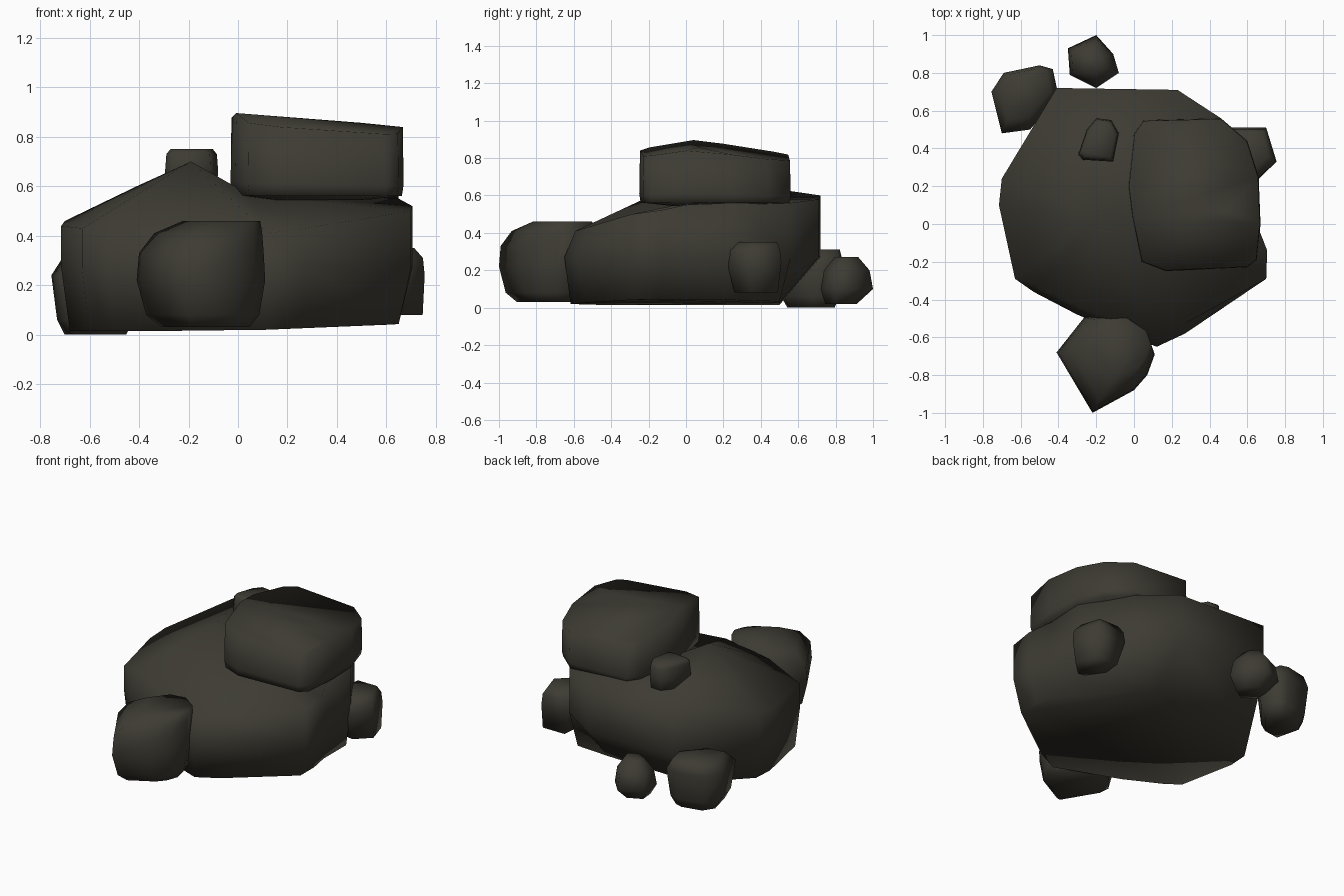
import bpy
import bmesh

if "Cube" in bpy.data.objects:
    bpy.data.objects.remove(bpy.data.objects["Cube"])

stone = bpy.data.materials.new("dark_stone")
stone.use_nodes = True
colour = (0.047, 0.044, 0.033, 1)
stone.diffuse_color = colour
stone.node_tree.nodes["Principled BSDF"].inputs["Base Color"].default_value = colour


def finish(bm, name):
    """Turn a bmesh into a smooth stone object."""
    bmesh.ops.recalc_face_normals(bm, faces=bm.faces)
    for face in bm.faces:
        face.smooth = True
    mesh = bpy.data.meshes.new(name)
    bm.to_mesh(mesh)
    bm.free()
    mesh.materials.append(stone)
    bpy.context.collection.objects.link(bpy.data.objects.new(name, mesh))


def rock(name, outline, levels, slope=(0, 0)):
    """Hull of an outline stacked at levels of (z, scale, shift x, shift y)."""
    cx = sum(p[0] for p in outline) / len(outline)
    cy = sum(p[1] for p in outline) / len(outline)
    bm = bmesh.new()
    low, high = levels[0][0], levels[-1][0]
    for z, scale, dx, dy in levels:
        t = (z - low) / (high - low)
        for px, py in outline:
            x = cx + (px - cx) * scale + dx
            y = cy + (py - cy) * scale + dy
            bm.verts.new((x, y, z + t * (slope[0] * x + slope[1] * abs(y - 0.05))))
    hull = bmesh.ops.convex_hull(bm, input=bm.verts)
    unused = {v for v in hull["geom_interior"] + hull["geom_unused"]
              if isinstance(v, bmesh.types.BMVert)}
    bmesh.ops.delete(bm, geom=list(unused), context="VERTS")
    bmesh.ops.dissolve_limit(bm, angle_limit=0.05, verts=bm.verts, edges=bm.edges)
    finish(bm, name)


def boulder(name, outline, peak, hollow, peak_side):
    """Loft an outline of (x, y, shoulder z) up to a peak and a lower hollow."""
    bm = bmesh.new()
    add = bm.verts.new
    base = [add((max(-0.68, min(x * 0.96, 0.65)), min(y * 0.95, 0.5),
                 0.015 + 0.04 * max(x, 0))) for x, y, z in outline]
    middle = [add((x, y, 0.27)) for x, y, z in outline]
    shoulder = [add((x, y * (0.91 if y < -0.3 else 1), z)) for x, y, z in outline]
    top, dip = add(peak), add(hollow)
    crown = [top if i in peak_side else dip for i in range(len(outline))]
    rings = [base, middle, shoulder, crown]
    count = len(outline)
    for lower, upper in zip(rings, rings[1:]):
        for i in range(count):
            j = (i + 1) % count
            loop = [lower[i], lower[j], upper[j], upper[i]]
            bm.faces.new(list(dict.fromkeys(loop)))
    bm.faces.new(base[::-1])
    finish(bm, name)


# Large central boulder
boulder("main_boulder",
        [(-0.41, 0.72, 0.6), (0.23, 0.71, 0.58), (0.46, 0.56, 0.56),
         (0.65, 0.25, 0.56), (0.65, 0, 0.55), (0.705, -0.14, 0.52),
         (0.7, -0.29, 0.5), (0.27, -0.58, 0.43), (0.12, -0.65, 0.41),
         (-0.3, -0.48, 0.45), (-0.53, -0.36, 0.44), (-0.63, -0.29, 0.43),
         (-0.715, 0.1, 0.44), (-0.7, 0.24, 0.46)],
        peak=(-0.19, 0.03, 0.7), hollow=(0.04, 0.05, 0.57),
        peak_side={0, 9, 10, 11, 12, 13})

# Flat slab resting on top
rock("top_slab",
     [(-0.03, 0.2), (0, 0.48), (0.05, 0.55), (0.46, 0.56), (0.6, 0.44),
      (0.66, 0.25), (0.67, 0), (0.65, -0.19), (0.6, -0.23), (0.17, -0.25),
      (0.04, -0.2), (-0.01, 0.04)],
     [(0.545, 0.6, 0, 0), (0.565, 0.98, 0, 0), (0.62, 1, 0, 0),
      (0.897, 0.5, 0, 0), (0.897, 0.99, 0, 0)],
     slope=(-0.075, -0.15))

# Pebble on the crest
rock("crest_pebble",
     [(-0.295, 0.37), (-0.25, 0.5), (-0.2, 0.56), (-0.12, 0.55),
      (-0.08, 0.48), (-0.11, 0.33), (-0.27, 0.34)],
     [(0.55, 0.9, 0, 0), (0.66, 1, 0, 0), (0.73, 0.95, 0, 0), (0.75, 0.8, 0, 0)])

# Rocks around the foot
rock("front_rock",
     [(-0.41, -0.68), (-0.26, -0.49), (-0.09, -0.47), (0.07, -0.58),
      (0.11, -0.69), (0.07, -0.8), (0, -0.88), (-0.22, -1)],
     [(0.03, 0.68, 0, 0), (0.08, 0.88, 0, 0), (0.22, 1, 0, 0),
      (0.33, 0.97, 0, 0), (0.41, 0.84, 0.02, 0.02), (0.46, 0.6, 0.06, 0.06)])

rock("back_right_rock",
     [(-0.755, 0.7), (-0.69, 0.8), (-0.5, 0.84), (-0.43, 0.82),
      (-0.4, 0.68), (-0.55, 0.5), (-0.7, 0.48)],
     [(0, 0.7, 0, 0), (0.06, 0.87, 0, 0), (0.24, 1, 0, 0), (0.31, 0.75, 0, 0.02)])

rock("back_pebble",
     [(-0.35, 0.93), (-0.2, 1), (-0.11, 0.9), (-0.08, 0.8),
      (-0.2, 0.72), (-0.34, 0.79)],
     [(0.02, 0.6, 0, -0.03), (0.1, 1, 0, 0), (0.2, 0.87, 0, 0), (0.27, 0.45, 0, 0)])

rock("left_pebble",
     [(0.755, 0.33), (0.7, 0.51), (0.5, 0.51), (0.48, 0.25), (0.64, 0.22)],
     [(0.08, 0.8, 0.02, 0.01), (0.24, 1, 0, 0), (0.31, 0.95, 0, 0), (0.35, 0.7, 0, 0.02)])
